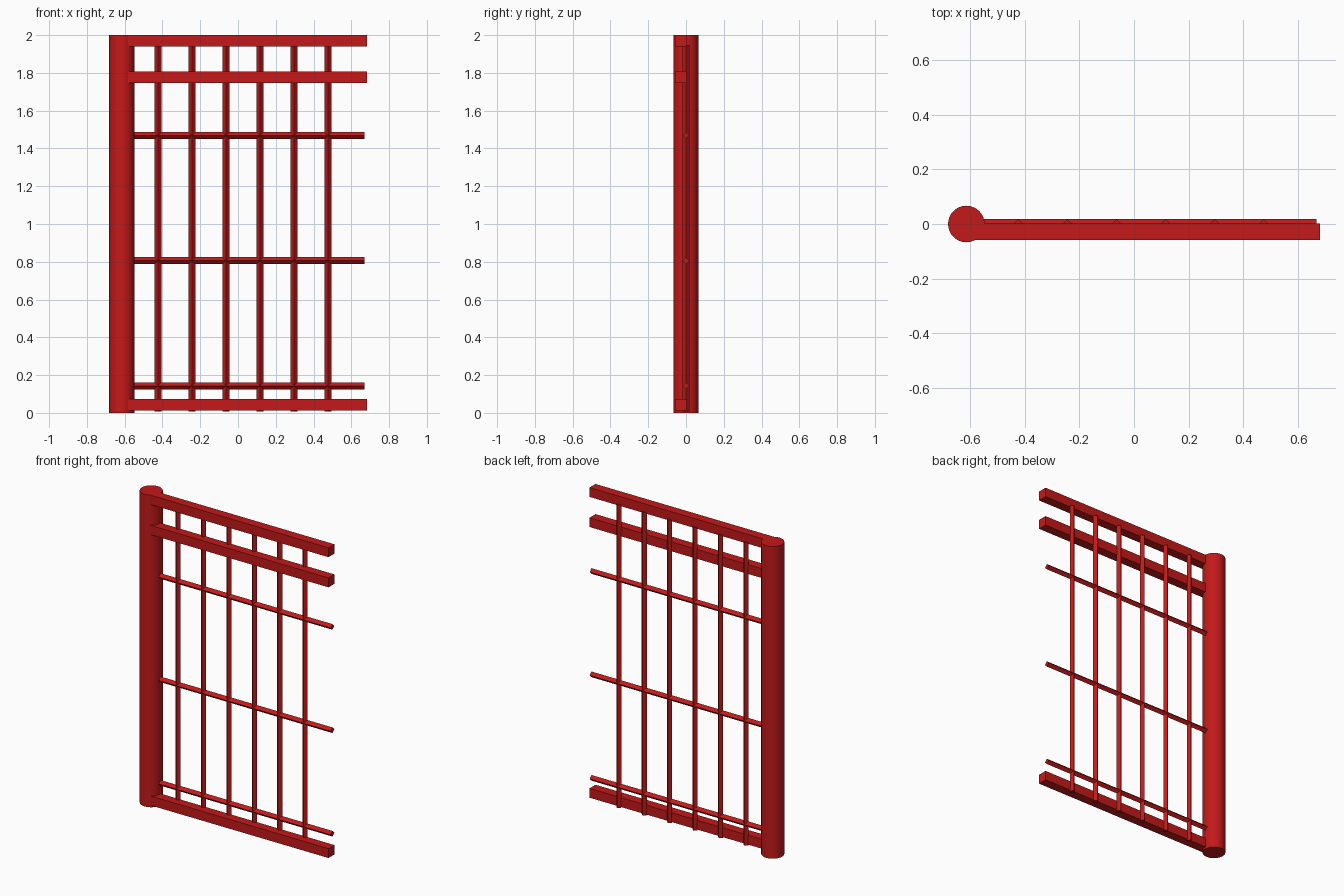
import bpy
from math import pi, radians

if "Cube" in bpy.data.objects:
    bpy.data.objects.remove(bpy.data.objects["Cube"])

red = bpy.data.materials.new("red_paint")
red.diffuse_color = (0.55, 0.01, 0.01, 1)
red.use_nodes = True
red.node_tree.nodes["Principled BSDF"].inputs["Base Color"].default_value = red.diffuse_color


def finish(name):
    ob = bpy.context.object
    ob.name = name
    ob.data.materials.append(red)
    return ob


def rail(name, z):
    # square rail running along x in front of the bars
    x0, x1, size = -0.60, 0.682, 0.06
    bpy.ops.mesh.primitive_cube_add(size=1, location=((x0 + x1) / 2, -0.028, z))
    bpy.context.object.scale = (x1 - x0, size, size)
    bpy.ops.object.transform_apply(location=False, rotation=False, scale=True)
    finish(name)


def rod(name, length, location, rotation=(0, 0, 0)):
    # thin four-sided rod with its corners facing front and back
    bpy.ops.mesh.primitive_cylinder_add(vertices=4, radius=0.018, depth=length,
                                        location=location, rotation=rotation)
    finish(name)


# round hinge post
bpy.ops.mesh.primitive_cylinder_add(vertices=32, radius=0.067, depth=2,
                                    location=(-0.615, 0, 1))
finish("post")
bpy.ops.object.shade_smooth_by_angle(angle=radians(30))

# thick rails
for name, z in (("top_rail", 1.97), ("upper_rail", 1.777), ("bottom_rail", 0.043)):
    rail(name, z)

# thin horizontal rods
for i, z in enumerate((0.143, 0.806, 1.468)):
    rod(f"cross_rod_{i + 1}", 1.24, (0.05, 0, z), (0, pi / 2, 0))

# thin vertical bars
for i in range(6):
    rod(f"vertical_bar_{i + 1}", 1.94, (-0.424 + 0.18 * i, 0, 0.978))
